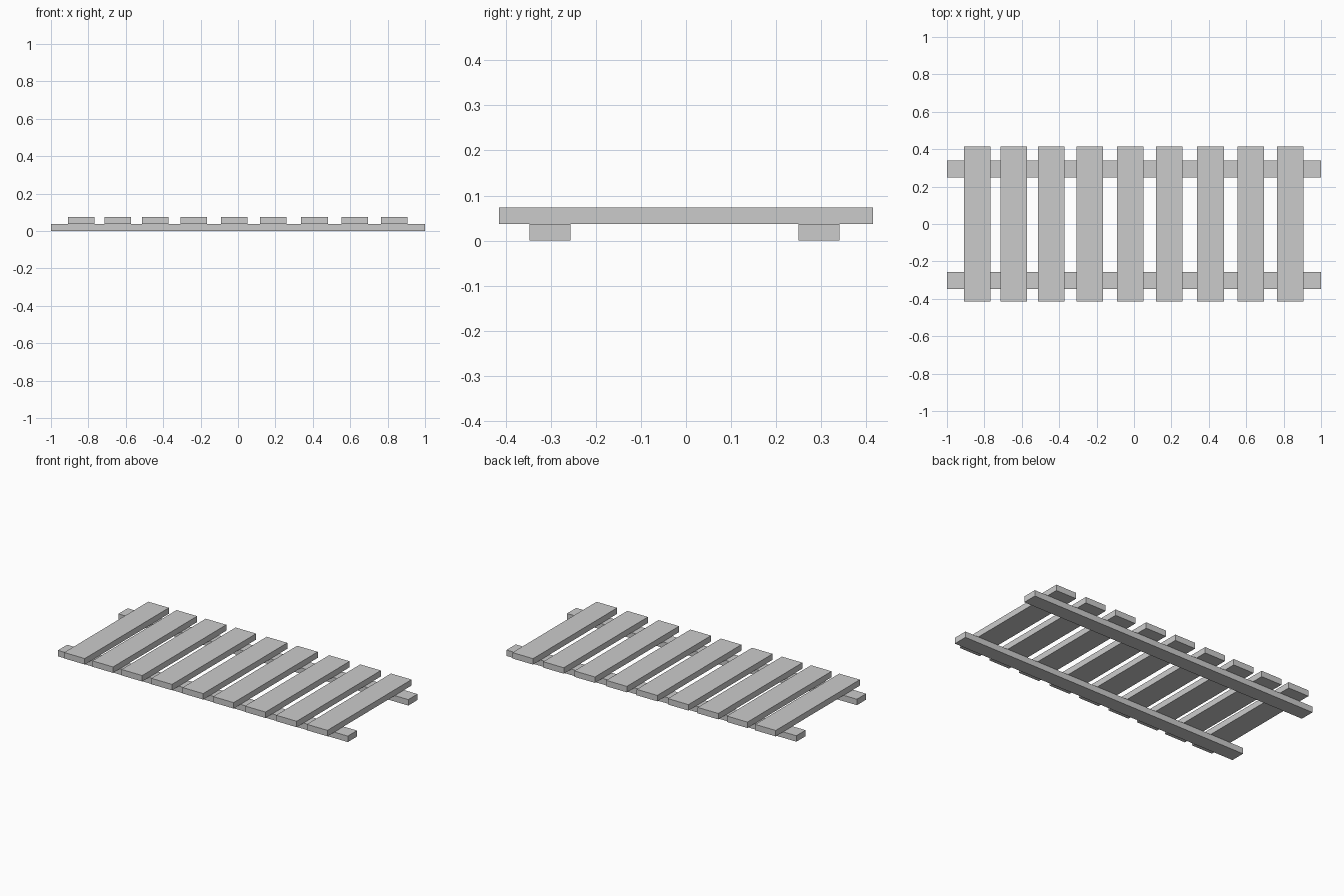
import bpy

if "Cube" in bpy.data.objects:
    bpy.data.objects.remove(bpy.data.objects["Cube"])

THICK = 0.037


def box(name, x, y, z, sx, sy, sz):
    bpy.ops.mesh.primitive_cube_add(size=1, location=(x, y, z))
    ob = bpy.context.object
    ob.name = name
    ob.scale = (sx, sy, sz)
    bpy.ops.object.transform_apply(location=False, rotation=False, scale=True)
    return ob


# two long rails resting on the ground
for name, y in (("front_rail", -0.301), ("back_rail", 0.295)):
    box(name, 0, y, THICK / 2, 2.0, 0.091, THICK)

# nine unevenly spaced slats lying across the rails
slat_x = (-0.838, -0.643, -0.442, -0.236, -0.021, 0.189, 0.409, 0.624, 0.836)
for i, x in enumerate(slat_x, 1):
    box(f"slat_{i}", x, 0, THICK * 1.5, 0.142, 0.829, THICK)
